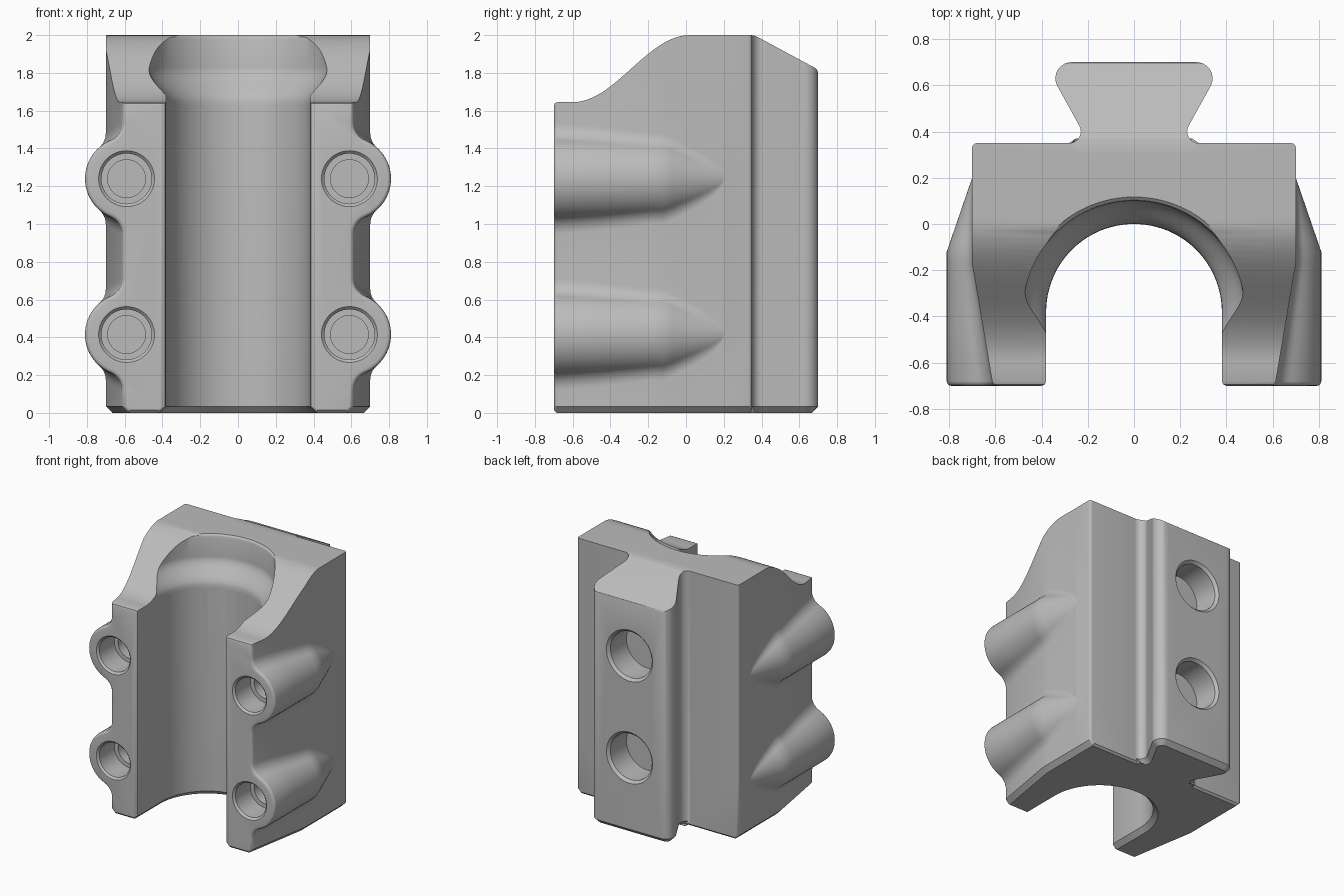
import bpy, bmesh
from math import sin, cos, pi, sqrt, acos, radians

if "Cube" in bpy.data.objects:
    bpy.data.objects.remove(bpy.data.objects["Cube"])

grey = bpy.data.materials.new("plain grey")
grey.use_nodes = True
grey.diffuse_color = (0.5, 0.5, 0.5, 1)
grey.node_tree.nodes["Principled BSDF"].inputs["Base Color"].default_value = (0.5, 0.5, 0.5, 1)

CHAMFER, EDGE = 0.035, 0.02
BOSS_X, BOSS_Z = 0.59, (0.415, 1.24)


def loft(name, rings):
    """Skin a list of equal-length closed rings and cap both ends."""
    bm = bmesh.new()
    rows = [[bm.verts.new(p) for p in ring] for ring in rings]
    n = len(rows[0])
    for a, b in zip(rows, rows[1:]):
        for i in range(n):
            j = (i + 1) % n
            bm.faces.new((a[i], a[j], b[j], b[i]))
    bm.faces.new(rows[0])
    bm.faces.new(rows[-1])
    bmesh.ops.remove_doubles(bm, verts=bm.verts[:], dist=1e-5)
    bmesh.ops.recalc_face_normals(bm, faces=bm.faces[:])
    mesh = bpy.data.meshes.new(name)
    bm.to_mesh(mesh)
    bm.free()
    mesh.materials.append(grey)
    obj = bpy.data.objects.new(name, mesh)
    bpy.context.collection.objects.link(obj)
    return obj


def boolean(target, tool, operation):
    tool.hide_render = True
    mod = target.modifiers.new("cut", 'BOOLEAN')
    mod.operation, mod.solver, mod.object = operation, 'EXACT', tool
    bpy.context.view_layer.objects.active = target
    bpy.ops.object.modifier_apply(modifier=mod.name)
    bpy.data.objects.remove(tool)


def side_prism(name, outline):
    """Extrude a (y, z) outline across the full width."""
    return loft(name, [[(x, y, z) for y, z in outline] for x in (-1, 1)])


def turned(name, profile, place, n=64):
    """Stack circles from (position, radius) pairs along an axis."""
    return loft(name, [[place(r * cos(2 * pi * i / n), r * sin(2 * pi * i / n), t)
                        for i in range(n)] for t, r in profile])


# Body: sections along y, with bosses blended into the tapering side walls
def section(y, inset=0.0):
    wall = min(0.70, 0.70 - 0.09 * (-0.17 - y) / 0.53) - inset
    taper = min(1, max(0, (y + 0.12) / 0.32))
    r = max(0.22 - 0.11 * taper - inset, wall - BOSS_X)
    f = 0.10 + inset
    reach = wall + f - BOSS_X
    tip = acos(min(1, reach / (r + f)))
    dz = sqrt(max(0, (r + f) ** 2 - reach ** 2))
    half = [(wall - CHAMFER, 0), (wall, CHAMFER)]
    for zc in BOSS_Z:
        low = [(wall + f - f * cos(tip * k / 8), zc - dz + f * sin(tip * k / 8)) for k in range(8)]
        arc = [(BOSS_X + r * cos(a), zc + r * sin(a))
               for a in (tip * (k / 12 - 1) for k in range(25))]
        half += low + arc + [(x, 2 * zc - z) for x, z in reversed(low)]
    half.append((wall, 2.1))
    return [(x, y, z) for x, z in half] + [(-x, y, z) for x, z in reversed(half)]


def rounded(y, direction):
    angles = [pi / 2 * k / 4 for k in range(5)]
    return [section(y - direction * EDGE * (1 - sin(a)), EDGE * (1 - cos(a))) for a in angles]


stations = [-0.45, -0.17, -0.12] + [0.2 - 0.32 * (1 - k / 12) ** 2 for k in range(1, 13)]
body = loft("clamp_body", rounded(-0.70, -1)[::-1] + [section(y) for y in stations]
            + rounded(0.35, 1))
boolean(body, side_prism("bottom_chamfer", [(-0.675, -0.01), (0.325, -0.01), (0.375, 0.04),
                                            (0.375, 2.3), (-0.725, 2.3), (-0.725, 0.04)]),
        'INTERSECT')


# Dovetail rail on the back, with a chamfered foot
def rail(inset, z):
    neck = [(0.28 - 0.05 * sin(a), 0.40 - 0.05 * cos(a))
            for a in (radians(120) * k / 8 for k in range(9))]
    corner = [(0.27 + 0.07 * cos(a), 0.63 + 0.07 * sin(a))
              for a in (radians(-30 + 120 * k / 10) for k in range(11))]
    half = [(0.23, 0.30)] + neck + corner
    out = []
    for i, (x, y) in enumerate(half):
        x0, y0 = half[max(i - 1, 0)]
        x1, y1 = half[min(i + 1, len(half) - 1)]
        length = sqrt((x1 - x0) ** 2 + (y1 - y0) ** 2)
        out.append((x - inset * (y1 - y0) / length, y + inset * (x1 - x0) / length, z))
    return out + [(-x, y, z) for x, y, z in reversed(out)]


boolean(body, loft("dovetail", [rail(CHAMFER, 0), rail(0, CHAMFER), rail(0, 2.2)]), 'UNION')

# Swept top: low front ledge, S-shaped rise, flat crown and sloping rail end
rise = [(-0.6 + 0.62 * k / 24, 1.645 + 0.1775 * (1 - cos(pi * k / 24))) for k in range(25)]
top = ([(-1, 1.60), (-0.70, 1.625), (-0.694, 1.639), (-0.68, 1.645)] + rise
       + [(0.345, 2), (0.37, 1.995), (0.68, 1.828), (0.693, 1.818), (0.70, 1.80), (1, 1.7)])
boolean(body, side_prism("top_cut", top + [(1, 2.5), (-1, 2.5)]), 'DIFFERENCE')


# Open channel with chamfered foot and a wider mouth at the top
def channel(r, z):
    arc = [(r * cos(pi * k / 48), -0.38 + r * sin(pi * k / 48), z) for k in range(49)]
    flare = [(r + 0.05, -0.73, z), (r + 0.02, -0.70, z), (r + 0.006, -0.694, z), (r, -0.68, z)]
    return flare + arc + [(-x, y, z) for x, y, z in reversed(flare)]


boolean(body, loft("channel", [channel(0.425, -0.01), channel(0.38, CHAMFER), channel(0.38, 2.3)]),
        'DIFFERENCE')
mouth = [(1.5, 0.37), (1.62, 0.3795)]
mouth += [(1.64 + 0.19 * k / 12, 0.43 - 0.05 * cos(pi * k / 12)) for k in range(1, 13)]
mouth += [(1.975, 0.48), (1.99, 0.485), (2.0, 0.497), (2.02, 0.53)]
boolean(body, turned("mouth", mouth, lambda a, b, t: (a, b - 0.38, t), 96), 'DIFFERENCE')

# Stepped screw holes in the bosses, plain blind holes in the rail
for x in (-BOSS_X, BOSS_X):
    for zc in BOSS_Z:
        steps = [(-0.73, 0.178), (-0.685, 0.133), (-0.5, 0.133), (-0.5, 0.10), (-0.1, 0.10)]
        boolean(body, turned("screw_hole", steps, lambda a, b, t: (x + a, t, zc + b), 48),
                'DIFFERENCE')
for zc in (0.595, 1.395):
    steps = [(0.73, 0.23), (0.68, 0.18), (0.48, 0.18)]
    boolean(body, turned("rail_hole", steps, lambda a, b, t: (a, t, zc + b), 48), 'DIFFERENCE')

# Soft shading with crisp edges
bpy.ops.object.select_all(action='DESELECT')
body.select_set(True)
bpy.context.view_layer.objects.active = body
bpy.ops.object.shade_smooth_by_angle(angle=radians(30))
